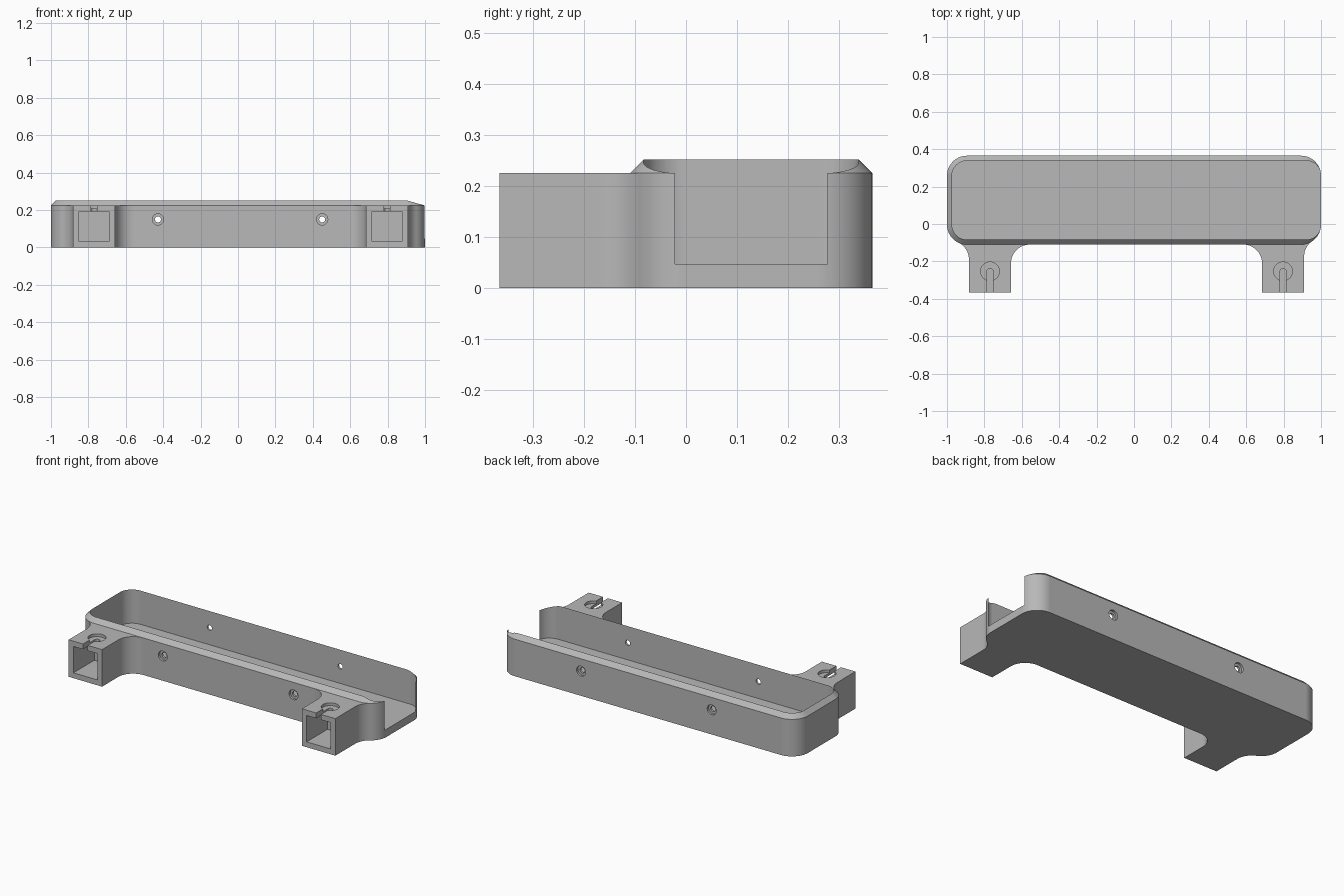
import bpy, bmesh
from math import pi, sin, cos, atan2, sqrt, radians

if "Cube" in bpy.data.objects:
    bpy.data.objects.remove(bpy.data.objects["Cube"])

grey = bpy.data.materials.new("plain_grey")
grey.use_nodes = True
colour = (0.48, 0.48, 0.48, 1)
grey.diffuse_color = colour
grey.node_tree.nodes["Principled BSDF"].inputs["Base Color"].default_value = colour

FRONT, BACK = -0.11, 0.365      # tray depth limits
WALL, RADIUS = 0.027, 0.107     # wall thickness, corner radius
ARM_TOP, TOP, FLOOR = 0.225, 0.252, 0.047
ARM_FRONT, FILLET, HALF = -0.365, 0.1, 0.1125


def arc(cx, cy, r, start, end, n=20):
    steps = [start + (end - start) * i / n for i in range(n + 1)]
    return [(cx + r * cos(t), cy + r * sin(t)) for t in steps]


def circle(cx, cy, r):
    return arc(cx, cy, r, 0, 2 * pi, 40)[:-1]


def rounded_rect(x0, x1, y0, y1, r):
    corners = [(x1 - r, y1 - r), (x0 + r, y1 - r), (x0 + r, y0 + r), (x1 - r, y0 + r)]
    return [p for i, (x, y) in enumerate(corners)
            for p in arc(x, y, r, i * pi / 2, (i + 1) * pi / 2)]


def loft(name, sections, along_y=False):
    """Closed solid through outlines given as (points, height)."""
    bm = bmesh.new()
    rings = [[bm.verts.new((u, h, v) if along_y else (u, v, h)) for u, v in pts]
             for pts, h in sections]
    for a, b in zip(rings, rings[1:]):
        for i in range(len(a)):
            j = (i + 1) % len(a)
            bm.faces.new((a[i], a[j], b[j], b[i]))
    bm.faces.new(rings[0])
    bm.faces.new(rings[-1])
    bmesh.ops.recalc_face_normals(bm, faces=bm.faces)
    mesh = bpy.data.meshes.new(name)
    bm.to_mesh(mesh)
    bm.free()
    mesh.materials.append(grey)
    obj = bpy.data.objects.new(name, mesh)
    bpy.context.collection.objects.link(obj)
    return obj


def combine(target, tool, operation="DIFFERENCE"):
    mod = target.modifiers.new("combine", "BOOLEAN")
    mod.operation, mod.solver, mod.object = operation, "EXACT", tool
    bpy.context.view_layer.objects.active = target
    bpy.ops.object.modifier_apply(modifier=mod.name)
    bpy.data.objects.remove(tool)


def arm_outline(cx, side):
    """Arm that flares into the tray front and its rounded corner."""
    outer, inner = cx + side * HALF, cx - side * HALF
    corner_x, corner_y = side * (1 - RADIUS), FRONT + RADIUS
    fx = outer + side * FILLET
    dx = abs(fx - corner_x)
    dy = sqrt((RADIUS + FILLET) ** 2 - dx ** 2)
    out_arc = [(fx - side * u, v) for u, v in
               arc(0, corner_y - dy, FILLET, 0, atan2(dy, dx))]
    in_arc = [(inner - side * FILLET + side * u, v) for u, v in
              arc(0, FRONT - FILLET, FILLET, 0, pi / 2)]
    bridge = [(corner_x, corner_y), (in_arc[-1][0], corner_y)]
    return [(inner, ARM_FRONT), (outer, ARM_FRONT)] + out_arc + bridge + in_arc[::-1]


# Tray body with chamfered rim
outline = rounded_rect(-1, 1, FRONT, BACK, RADIUS)
rim = rounded_rect(-1 + WALL, 1 - WALL, FRONT + WALL, BACK - WALL, RADIUS - WALL)
tray = loft("tray", [(outline, 0), (outline, ARM_TOP), (rim, TOP)])

# Two mounting arms
arms = [(-0.77, -1), (0.797, 1)]
for cx, side in arms:
    pts = arm_outline(cx, side)
    combine(tray, loft("arm", [(pts, 0), (pts, ARM_TOP)]), "UNION")

# Cavity, running out through the right-hand end
gap = WALL - 0.0005
pts = rounded_rect(-1 + gap, 1.0005, FRONT + gap, BACK - gap, RADIUS - gap)
combine(tray, loft("cavity", [(pts, FLOOR), (pts, 0.4)]))

# Sockets, keyhole slots and round recesses in the arms
for cx, side in arms:
    h = 0.08
    mid = ARM_TOP / 2
    pts = [(cx - h, mid - h), (cx + h, mid - h), (cx + h, mid + h), (cx - h, mid + h)]
    combine(tray, loft("socket", [(pts, -0.5), (pts, -0.165)], True))
    pts = circle(cx, -0.253, 0.05)
    combine(tray, loft("recess", [(pts, 0.208), (pts, 0.3)]))
    pts = arc(cx, -0.253, 0.016, 0, pi) + [(cx - 0.016, -0.5), (cx + 0.016, -0.5)]
    combine(tray, loft("slot", [(pts, mid), (pts, 0.3)]))

# Counterbored screw holes through both long walls
for x in (-0.428, 0.45):
    pts = circle(x, 0.15, 0.016)
    combine(tray, loft("bore", [(pts, -0.3), (pts, 0.5)], True))
    pts = circle(x, 0.15, 0.03)
    for start, end in ((-0.3, FRONT + WALL / 2), (BACK - WALL / 2, 0.5)):
        combine(tray, loft("counterbore", [(pts, start), (pts, end)], True))

# Smooth curves, crisp edges
bpy.ops.object.select_all(action="DESELECT")
tray.select_set(True)
bpy.context.view_layer.objects.active = tray
bpy.ops.object.shade_smooth_by_angle(angle=radians(25))
weighted = tray.modifiers.new("flat_faces", "WEIGHTED_NORMAL")
weighted.keep_sharp = True
